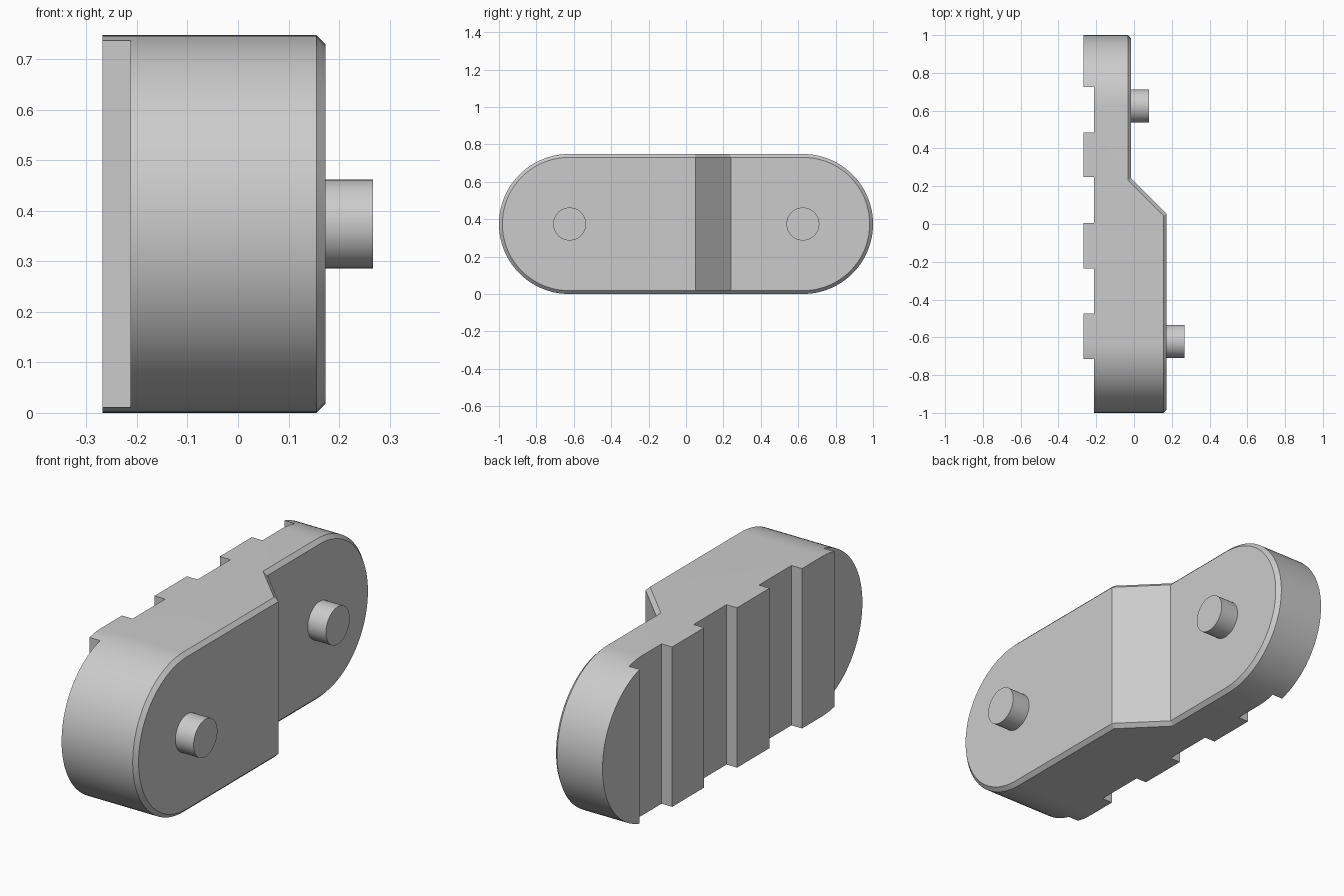
import bpy, bmesh, math

cube = bpy.data.objects.get("Cube")
if cube:
    bpy.data.objects.remove(cube)

RADIUS, END_Y, MID_Z = 0.374, 0.626, 0.374
BACK, FLOOR = -0.268, -0.213        # tooth tips and notch floor
LOW, HIGH = -0.015, 0.173           # the two stepped front levels
STEP = (0.24, 0.052)                # where the ramp starts and ends
CHAMFER, SEG = 0.018, 48

grey = bpy.data.materials.new("light_grey")
grey.use_nodes = True
colour = (0.6, 0.6, 0.6, 1)
grey.diffuse_color = colour
grey.node_tree.nodes["Principled BSDF"].inputs["Base Color"].default_value = colour


def make_object(name, bm):
    bmesh.ops.recalc_face_normals(bm, faces=bm.faces[:])
    mesh = bpy.data.meshes.new(name)
    bm.to_mesh(mesh)
    bm.free()
    mesh.materials.append(grey)
    obj = bpy.data.objects.new(name, mesh)
    bpy.context.collection.objects.link(obj)
    return obj


def smooth(obj):
    bpy.ops.object.select_all(action="DESELECT")
    obj.select_set(True)
    bpy.context.view_layer.objects.active = obj
    bpy.ops.object.shade_smooth_by_angle(angle=math.radians(30))


def ring(bm, r, x_upper, x_lower, shift=0.0):
    """Rounded-end outline with extra points where the front ramp bends."""
    pts = []
    for side, x in ((1, x_upper), (-1, x_lower)):
        for i in range(SEG + 1):
            a = math.pi * i / SEG
            pts.append((x, side * (END_Y + r * math.sin(a)), MID_Z + side * r * math.cos(a)))
        bends = [(x_upper, STEP[0] - shift), (x_lower, STEP[1] - shift)]
        for bx, by in bends[::side]:
            pts.append((bx, by, MID_Z - side * r))
    return [bm.verts.new(p) for p in pts]


# Body: back outline, front outline, chamfered inner outline
bm = bmesh.new()
back = ring(bm, RADIUS, BACK, BACK)
edge = ring(bm, RADIUS, LOW - CHAMFER, HIGH - CHAMFER, CHAMFER * math.tan(math.pi / 8))
face = ring(bm, RADIUS - CHAMFER, LOW, HIGH)
count = len(back)
for a, b in ((back, edge), (edge, face)):
    for i in range(count):
        j = (i + 1) % count
        bm.faces.new((a[i], a[j], b[j], b[i]))
bm.faces.new(back)
# Front: upper level, ramp, lower level
n = SEG + 1
bm.faces.new([face[-1]] + face[:n + 1])
bm.faces.new((face[n], face[n + 1], face[-2], face[-1]))
bm.faces.new(face[n + 1:-1])
body = make_object("stepped_body", bm)

# Notches across the back
bm = bmesh.new()
for y0, y1 in ((0.485, 0.725), (0.005, 0.248), (-0.475, -0.235), (-1.1, -0.715)):
    verts = bmesh.ops.create_cube(bm, size=1)["verts"]
    bmesh.ops.scale(bm, verts=verts, vec=(0.2, y1 - y0, 1))
    bmesh.ops.translate(bm, verts=verts, vec=(FLOOR - 0.1, (y0 + y1) / 2, MID_Z))
cutter = make_object("notch_cutter", bm)
cutter.hide_render = True
cut = body.modifiers.new("notches", "BOOLEAN")
cut.operation, cut.solver, cut.object = "DIFFERENCE", "EXACT", cutter
bpy.context.view_layer.objects.active = body
bpy.ops.object.modifier_apply(modifier=cut.name)
bpy.data.objects.remove(cutter)
smooth(body)

# Round pins on the front levels
for name, x, y in (("upper_pin", LOW, 0.625), ("lower_pin", HIGH, -0.622)):
    bpy.ops.mesh.primitive_cylinder_add(
        vertices=48, radius=0.088, depth=0.104,
        location=(x + 0.042, y, MID_Z), rotation=(0, math.pi / 2, 0))
    pin = bpy.context.object
    pin.name = name
    pin.data.materials.append(grey)
    smooth(pin)
